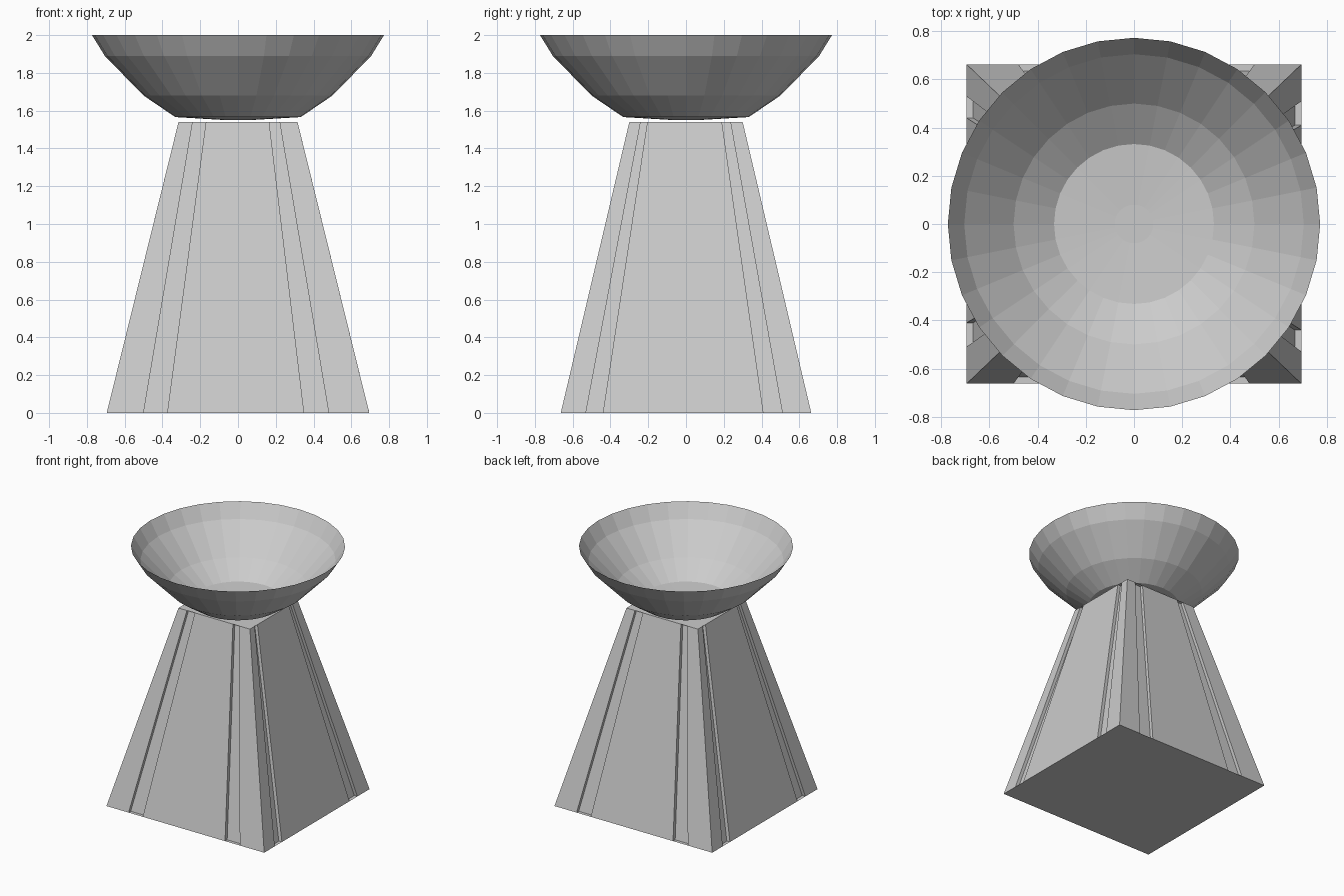
import bpy, bmesh, math
from mathutils import Matrix, Vector

if "Cube" in bpy.data.objects:
    bpy.data.objects.remove(bpy.data.objects["Cube"])


def finish(bm, name):
    me = bpy.data.meshes.new(name)
    bm.to_mesh(me)
    bm.free()
    ob = bpy.data.objects.new(name, me)
    bpy.context.collection.objects.link(ob)
    return ob


H = 1.54
BASE, TOP = (0.695, 0.663), (0.315, 0.30)


def section(half, dist, grooves, depth, z):
    """Points along one wall, stepping inwards at each groove (front-wall space)."""
    pts = [(-half, -dist)]
    for a, b in grooves:
        pts += [(a, -dist), (a, -dist + depth), (b, -dist + depth), (b, -dist)]
    pts.append((half, -dist))
    return [Vector((x, y, z)) for x, y in pts]


# Tapered pedestal with two grooves in every wall
bm = bmesh.new()
walls = [
    (0, 0, 1, [(-0.50, -0.375), (0.35, 0.48)], [(-0.24, -0.17), (0.165, 0.22)]),
    (90, 1, 0, [(-0.53, -0.44), (0.41, 0.51)], [(-0.24, -0.205), (0.19, 0.235)]),
]
for ang, h, d, low, high in walls:
    for turn in (0, 180):
        rot = Matrix.Rotation(math.radians(ang + turn), 3, 'Z')
        lo = section(BASE[h], BASE[d], low, 0.027, 0)
        hi = section(TOP[h], TOP[d], high, 0.025, H)
        lo = [bm.verts.new(rot @ p) for p in lo]
        hi = [bm.verts.new(rot @ p) for p in hi]
        for i in range(len(lo) - 1):
            bm.faces.new((lo[i], lo[i + 1], hi[i + 1], hi[i]))
# Flat bottom and top plates
for (x, y), z, s in ((BASE, 0, -1), (TOP, H, 1)):
    bm.faces.new([bm.verts.new((a * x, b * s * y, z))
                  for a, b in ((-1, -1), (1, -1), (1, 1), (-1, 1))])
finish(bm, "pedestal")

# Thin open bowl, 32 sides
N = 32
profile = [(0.08, 1.551), (0.332, 1.566), (0.50, 1.68), (0.705, 1.89), (0.773, 2.0)]
bm = bmesh.new()
rings = [[bm.verts.new((r * math.cos(2 * math.pi * i / N),
                        r * math.sin(2 * math.pi * i / N), z)) for i in range(N)]
         for r, z in profile]
bm.faces.new(rings[0][::-1])
for a, b in zip(rings, rings[1:]):
    for i in range(N):
        j = (i + 1) % N
        bm.faces.new((a[i], a[j], b[j], b[i]))
finish(bm, "bowl")
